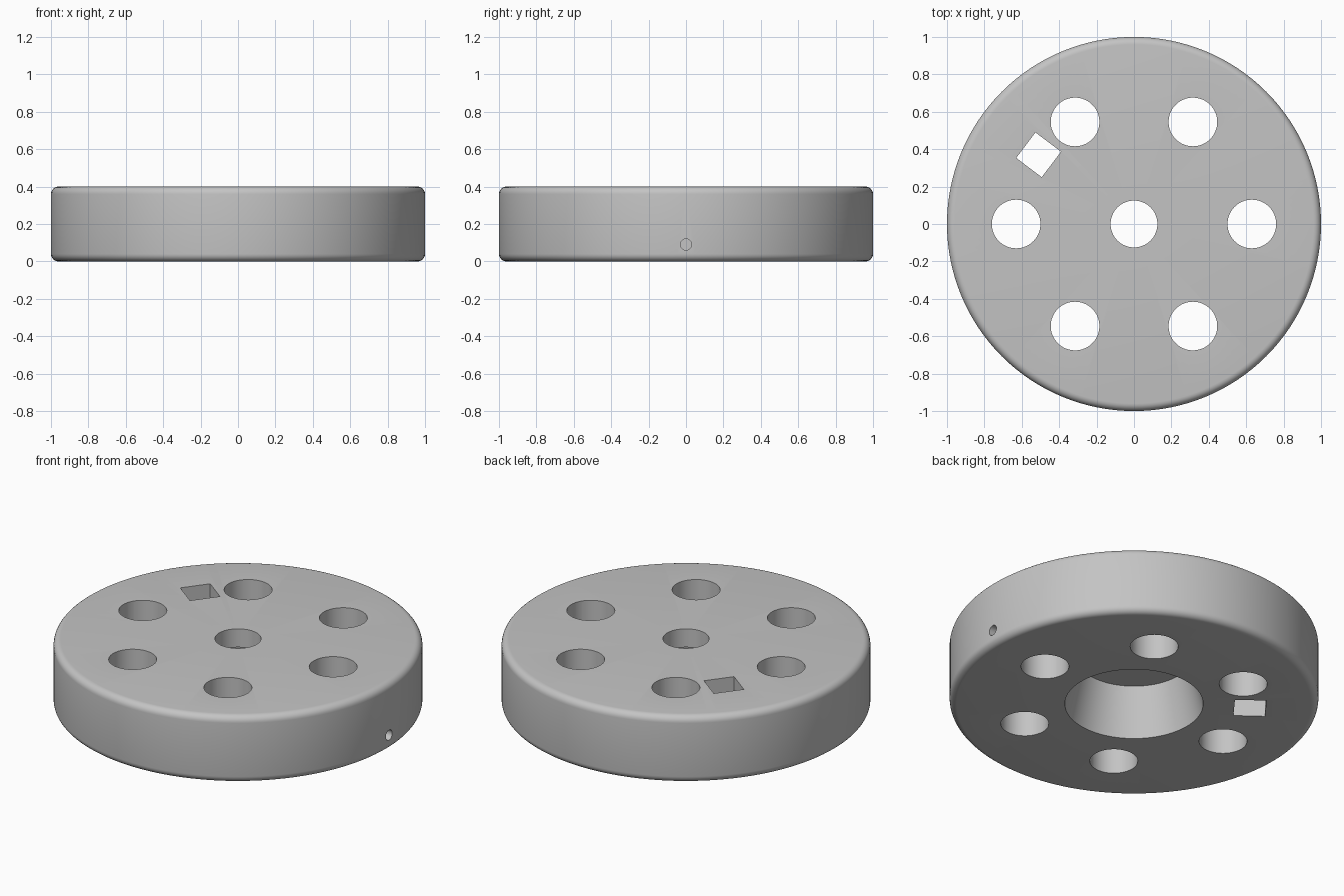
import bpy, math
from math import cos, sin, pi, radians

old = bpy.data.objects.get("Cube")
if old:
    bpy.data.objects.remove(old, do_unlink=True)

grey = bpy.data.materials.new("light_grey")
grey.use_nodes = True
colour = (0.55, 0.55, 0.55, 1)
grey.diffuse_color = colour
grey.node_tree.nodes["Principled BSDF"].inputs["Base Color"].default_value = colour

HEIGHT, EDGE, SEGMENTS = 0.4, 0.04, 128


def fillet(z, start):
    """Quarter-round points at the outer rim, starting at the given angle."""
    return [(1 - EDGE + EDGE * cos(start + i * pi / 12),
             z + EDGE * sin(start + i * pi / 12)) for i in range(7)]


def lathe(name, profile):
    """Revolve a closed radius/height profile around the z axis."""
    n = len(profile)
    verts = [(r * cos(2 * pi * s / SEGMENTS), r * sin(2 * pi * s / SEGMENTS), z)
             for s in range(SEGMENTS) for r, z in profile]
    faces = []
    for s in range(SEGMENTS):
        a, b = s * n, (s + 1) % SEGMENTS * n
        for i in range(n):
            j = (i + 1) % n
            faces.append((a + i, b + i, b + j, a + j))
    mesh = bpy.data.meshes.new(name)
    mesh.from_pydata(verts, [], faces)
    obj = bpy.data.objects.new(name, mesh)
    bpy.context.collection.objects.link(obj)
    return obj


# Disc with rounded rims, a centre bore and a tapered recess underneath
profile = [(0.375, 0)] + fillet(EDGE, -pi / 2) + fillet(HEIGHT - EDGE, 0)
profile += [(0.125, HEIGHT), (0.125, 0.29), (0.31, 0.29)]
disc = lathe("wheel_disc", profile)
disc.data.materials.append(grey)

# Cutters: six round holes, one square slot, one blind hole in the side
cutters = []


def drill(name, radius, depth, location, rotation=(0, 0, 0)):
    bpy.ops.mesh.primitive_cylinder_add(vertices=64, radius=radius, depth=depth,
                                        location=location, rotation=rotation)
    bpy.context.object.name = name
    cutters.append(bpy.context.object)


for k in range(6):
    a = k * pi / 3
    drill("round_hole_cutter", 0.13, 1, (0.63 * cos(a), 0.63 * sin(a), 0.2))
drill("side_hole_cutter", 0.03, 0.4, (1.03, 0, 0.09), (0, pi / 2, 0))

bpy.ops.mesh.primitive_cube_add(size=1, location=(-0.51, 0.37, 0.2),
                                rotation=(0, 0, radians(-37)))
slot = bpy.context.object
slot.name = "square_slot_cutter"
slot.scale = (0.171, 0.171, 1)
cutters.append(slot)

# Cut the disc, then drop the cutters
bpy.ops.object.select_all(action="DESELECT")
disc.select_set(True)
bpy.context.view_layer.objects.active = disc
for cutter in cutters:
    cutter.hide_render = True
    mod = disc.modifiers.new("cut", "BOOLEAN")
    mod.operation = "DIFFERENCE"
    mod.solver = "EXACT"
    mod.object = cutter
    bpy.ops.object.modifier_apply(modifier=mod.name)
for cutter in cutters:
    bpy.data.objects.remove(cutter, do_unlink=True)

bpy.ops.object.shade_smooth_by_angle(angle=radians(30))
